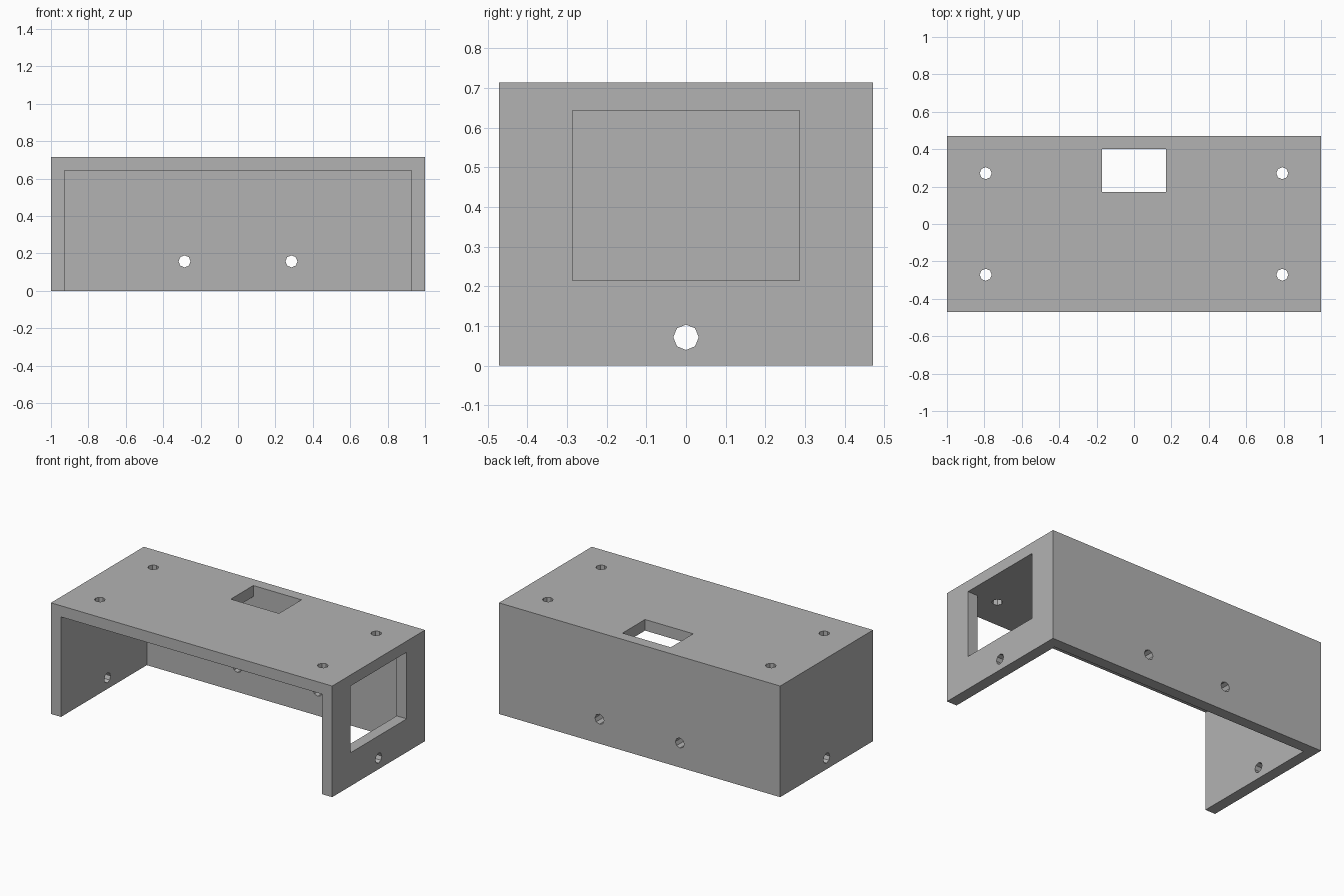
import bpy
import math

cube = bpy.data.objects.get("Cube")
if cube:
    bpy.data.objects.remove(cube, do_unlink=True)

U = 1 / 70                       # design unit
LENGTH, DEPTH, HEIGHT, WALL = 140, 66, 50, 5
HOLE_R = 2.25

grey = bpy.data.materials.new("plain_grey")
grey.use_nodes = True
colour = (0.45, 0.45, 0.45, 1)
grey.diffuse_color = colour
grey.node_tree.nodes["Principled BSDF"].inputs["Base Color"].default_value = colour


def box(name, x, y, z):
    """Box spanning the given (low, high) ranges in design units."""
    bpy.ops.mesh.primitive_cube_add(size=1)
    ob = bpy.context.object
    ob.name = name
    ob.location = [sum(r) / 2 * U for r in (x, y, z)]
    ob.scale = [(r[1] - r[0]) * U for r in (x, y, z)]
    bpy.ops.object.transform_apply(location=True, rotation=True, scale=True)
    ob.data.materials.append(grey)
    return ob


def drill(name, centre, rotation=(0, 0, 0)):
    """Eight-sided drill, long enough to pass one wall."""
    bpy.ops.mesh.primitive_cylinder_add(
        vertices=8, radius=HOLE_R * U, depth=4 * WALL * U,
        location=[c * U for c in centre], rotation=rotation)
    ob = bpy.context.object
    ob.name = name
    bpy.ops.object.transform_apply(location=True, rotation=True, scale=True)
    ob.data.materials.append(grey)
    return ob


hx, hy = LENGTH / 2, DEPTH / 2
quarter = math.pi / 2

# Outer body
housing = box("housing", (-hx, hx), (-hy, hy), (0, HEIGHT))

# Cavity, open at the front and the bottom
cutters = [box("cavity_cutter", (WALL - hx, hx - WALL),
               (-hy - 10, hy - WALL), (-10, HEIGHT - WALL))]

# Side window and top opening
cutters.append(box("window_cutter", (hx - 8, hx + 5), (-20, 20), (15, HEIGHT - WALL)))
cutters.append(box("top_opening_cutter", (-12, 12), (12, hy - WALL),
                   (HEIGHT - 8, HEIGHT + 5)))

# Screw holes in the top, back and both sides
for side in (-1, 1):
    for end in (-1, 1):
        cutters.append(drill("top_hole_cutter", (side * 55.5, end * 19, HEIGHT)))
    cutters.append(drill("back_hole_cutter", (side * 20, hy, 11), (quarter, 0, 0)))
    cutters.append(drill("side_hole_cutter", (side * hx, 0, 5), (0, quarter, 0)))

# Cut everything out of the body
bpy.ops.object.select_all(action='DESELECT')
bpy.context.view_layer.objects.active = housing
housing.select_set(True)
for cutter in cutters:
    cutter.hide_render = True
    mod = housing.modifiers.new("cut", 'BOOLEAN')
    mod.operation = 'DIFFERENCE'
    mod.solver = 'EXACT'
    mod.object = cutter
    bpy.ops.object.modifier_apply(modifier=mod.name)
    bpy.data.objects.remove(cutter, do_unlink=True)

bpy.ops.object.shade_flat()
